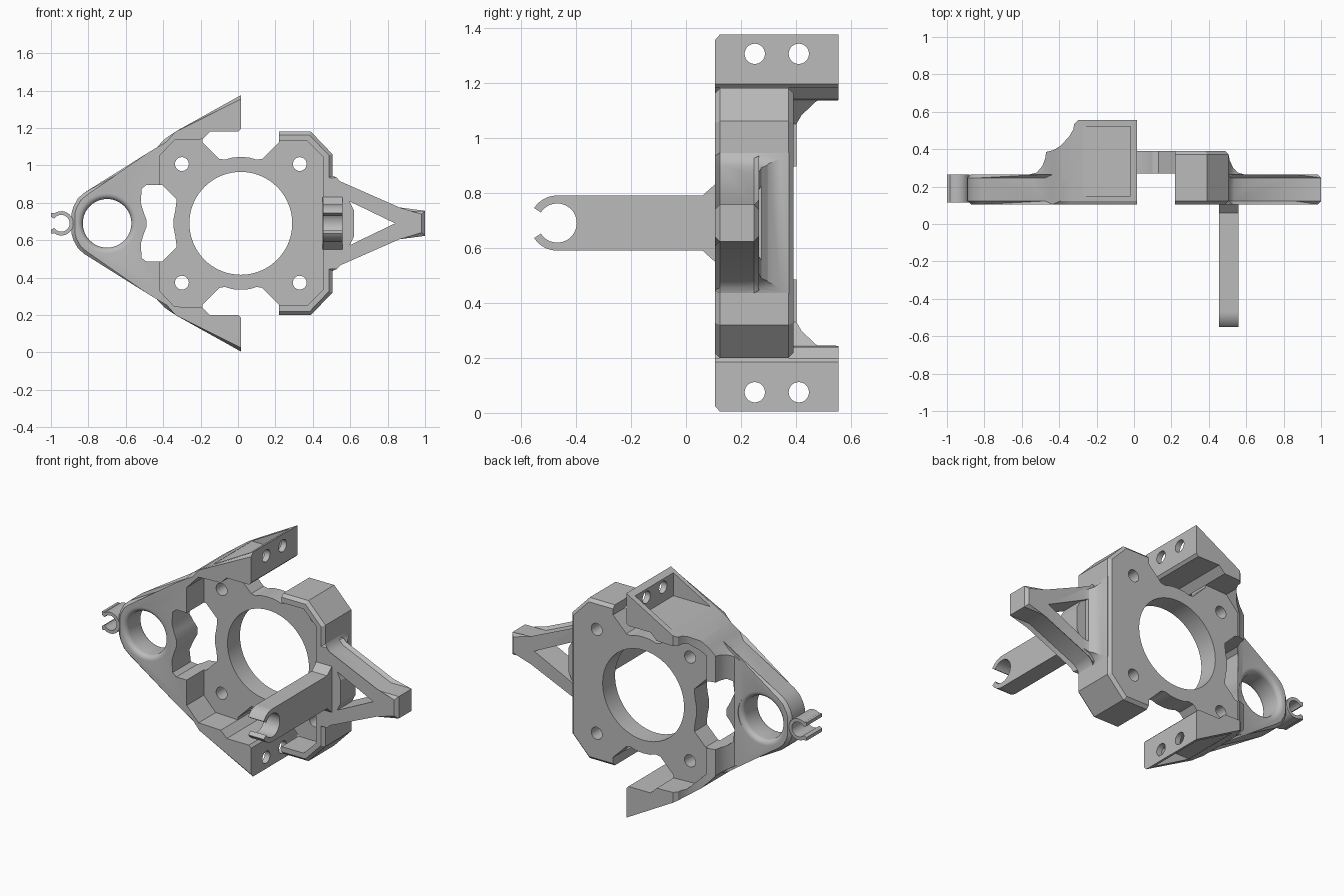
import bpy, bmesh, math
from mathutils import Vector

if "Cube" in bpy.data.objects:
    bpy.data.objects.remove(bpy.data.objects["Cube"])

MID = 0.69          # height of the mirror plane
FRONT = 0.105       # front face of the frame
grey = bpy.data.materials.new("light_grey")
grey.use_nodes = True
grey.diffuse_color = (0.5, 0.5, 0.5, 1)
grey.node_tree.nodes["Principled BSDF"].inputs["Base Color"].default_value = (0.5, 0.5, 0.5, 1)

PLACE = {"x": lambda u, v, t: (t, u, v),
         "y": lambda u, v, t: (u, t, v),
         "z": lambda u, v, t: (u, v, t)}


def mirrored(half):
    """Close a half outline with its reflection in the middle height."""
    return half + [(x, 2 * MID - z) for x, z in reversed(half)]


def make(name, bm):
    bmesh.ops.recalc_face_normals(bm, faces=bm.faces)
    mesh = bpy.data.meshes.new(name)
    bm.to_mesh(mesh)
    bm.free()
    mesh.materials.append(grey)
    obj = bpy.data.objects.new(name, mesh)
    bpy.context.collection.objects.link(obj)
    return obj


def prism(name, pts, axis, lo, hi, bevelled=0, size=0.018):
    """Extrude an outline; chamfer the rims of its first few points."""
    bm = bmesh.new()
    rings = [[bm.verts.new(PLACE[axis](u, v, t)) for u, v in pts] for t in (lo, hi)]
    n = len(pts)
    for ring in rings:
        bm.faces.new(ring)
    for i in range(n):
        j = (i + 1) % n
        bm.faces.new((rings[0][i], rings[0][j], rings[1][j], rings[1][i]))
    if bevelled:
        edges = [bm.edges.get((r[i], r[i + 1])) for r in rings for i in range(bevelled - 1)]
        bmesh.ops.bevel(bm, geom=edges, offset=size, segments=1, affect="EDGES")
    return make(name, bm)


def circle(u, v, r, n=48):
    return [(u + r * math.cos(2 * math.pi * i / n), v + r * math.sin(2 * math.pi * i / n))
            for i in range(n)]


def arc(u, v, r, start, end, n=24):
    angles = [math.radians(start + (end - start) * i / n) for i in range(n + 1)]
    return [(u + r * math.cos(a), v + r * math.sin(a)) for a in angles]


def combine(obj, other, operation="DIFFERENCE"):
    """Apply a boolean and discard the second object."""
    mod = obj.modifiers.new("bool", "BOOLEAN")
    mod.operation, mod.object, mod.solver = operation, other, "EXACT"
    bpy.context.view_layer.update()
    graph = bpy.context.evaluated_depsgraph_get()
    mesh = bpy.data.meshes.new_from_object(obj.evaluated_get(graph))
    obj.modifiers.clear()
    obj.data = mesh
    bpy.data.objects.remove(other)


def cut(obj, pts, axis="y", lo=-1, hi=1):
    combine(obj, prism("cutter", pts, axis, lo, hi))


def filleted(name, outline, bevelled, profile, back=0.265):
    """Chamfered plate merged with a thicker block that follows a plan profile."""
    plate = prism(name, outline, "y", FRONT, back, bevelled)
    block = prism("block", outline, "y", 0.2, 0.6)
    combine(block, prism("limit", profile, "z", -0.5, 2), "INTERSECT")
    combine(plate, block, "UNION")
    return plate


# wavy slot shared by the arm and the motor plate
slot = mirrored([(-0.345, 0.71), (-0.335, 0.76), (-0.33, 0.80), (-0.33, 0.82), (-0.405, 0.895),
                 (-0.49, 0.895), (-0.515, 0.875), (-0.52, 0.80), (-0.505, 0.75), (-0.49, 0.71)])

# motor plate with bore, screw holes and notched rims
right_rim = mirrored([(0.22, 1.18), (0.39, 1.18), (0.505, 1.06)])
left_rim = [(0.22, 1.125), (0.13, 1.035), (0.10, 1.03), (0.06, 1.042), (0.015, 1.045), (-0.03, 1.042),
            (-0.07, 1.03), (-0.10, 1.035), (-0.19, 1.125), (-0.19, 1.14), (-0.34, 1.14), (-0.425, 1.05)]
plate = prism("motor_plate", right_rim + mirrored(left_rim)[::-1], "y", 0.27, 0.39, len(right_rim))
cut(plate, circle(0.015, MID, 0.275, 72))
cut(plate, slot)
for x in (-0.30, 0.33):
    for dz in (-0.317, 0.317):
        cut(plate, circle(x, MID + dz, 0.037, 24))

# wall wrapped around the open side of the motor plate
inner = mirrored([(0.22, 1.13), (0.37, 1.13), (0.455, 1.045)])
bracket = prism("side_wall", right_rim + inner[::-1], "y", FRONT, 0.39, len(right_rim))

# triangular arm with the two mounting tips
outer = mirrored([(0.015, 1.375), (-0.335, 1.18), (-0.393, 1.14), (-0.435, 1.095), (-0.475, 1.05),
                  (-0.82, 0.855), (-0.855, 0.825), (-0.88, 0.78), (-0.89, 0.745)])
recess = mirrored([(0.015, 1.195), (0.0, 1.18), (-0.15, 1.18), (-0.19, 1.14), (-0.34, 1.135), (-0.42, 1.05)])
arm_plan = [(-0.56, 0.1), (-0.56, 0.265), (-0.52, 0.275), (-0.49, 0.31), (-0.475, 0.35), (-0.47, 0.385),
            (-0.43, 0.395), (-0.39, 0.42), (-0.345, 0.47), (-0.325, 0.505), (-0.32, 0.535),
            (-0.30, 0.555), (0.1, 0.555), (0.1, 0.1)]
arm = filleted("triangular_arm", outer + recess[::-1], len(outer), arm_plan)
cut(arm, slot)

# rounded-lip hole in the arm
lip = 0.03
steps = [math.pi / 2 * i / 5 for i in range(6)]
curve = [(0.13 + lip * (1 - math.cos(a)), lip * (1 - math.sin(a))) for a in steps]
front = [(r, FRONT + d) for r, d in reversed(curve)]
back = [(r, 0.265 - d) for r, d in curve]
front.sort(key=lambda p: p[1])
back.sort(key=lambda p: p[1])
section = [(front[0][0], 0.0)] + front + back + [(back[-1][0], 0.4)]
bm = bmesh.new()
rings = [[bm.verts.new((u, y, v)) for u, v in circle(-0.70, MID, r)] for r, y in section]
for a, b in zip(rings, rings[1:]):
    for i in range(len(a)):
        j = (i + 1) % len(a)
        bm.faces.new((a[i], a[j], b[j], b[i]))
bm.faces.new(rings[0])
bm.faces.new(rings[-1])
combine(arm, make("cutter", bm))

# hollow trays and bolt holes in the mounting tips
tray = [(-0.02, 1.215), (-0.27, 1.215), (-0.35, 1.45), (-0.02, 1.45)]
for side in (1, -1):
    cut(arm, [(x, MID + side * (z - MID)) for x, z in tray], "y", 0.15, 0.52)
    for y in (0.25, 0.41):
        cut(arm, circle(y, MID + side * 0.615, 0.037, 24), "x", -0.1, 0.1)

# small clip at the tip of the arm
clip_pts = arc(-0.945, MID, 0.065, -147, 147) + arc(-0.945, MID, 0.045, 147, -147)
clip = prism("small_clip", clip_pts, "y", 0.115, 0.265)
for side in (1, -1):
    lead = [(-1.0, 0.035), (-0.982, 0.025), (-0.97, 0.04), (-0.985, 0.055), (-1.0, 0.055)]
    prism("clip_lip", [(x, MID + side * z) for x, z in lead], "y", 0.115, 0.265)

# tapering strut with a triangular window
strut_rim = mirrored([(0.48, 0.96), (0.505, 0.945), (0.512, 0.925), (0.535, 0.9), (0.86, 0.757), (1.0, 0.757)])
strut_plan = [(0.48, 0.1), (0.48, 0.375), (0.505, 0.375), (0.512, 0.34), (0.53, 0.30), (0.555, 0.275),
              (0.59, 0.265), (0.59, 0.1)]
strut = filleted("strut", strut_rim, len(strut_rim), strut_plan)
cut(strut, [(0.56, 0.825), (0.84, MID), (0.56, 0.555)])

# forward bar: block, flared root and open clip end
block = mirrored([(0.45, 0.83), (0.585, 0.83), (0.62, 0.76)])
prism("bar_block", block, "y", FRONT, 0.25)
root = mirrored([(0.06, 0.79), (0.11, 0.835)])
prism("bar_root", root, "x", 0.455, 0.56)
bar_pts = ([(0.07, 0.59), (0.07, 0.79)] + arc(-0.468, MID, 0.1, 90, 147, 14)
           + arc(-0.468, MID, 0.071, 147, -147, 40) + arc(-0.468, MID, 0.1, 213, 270, 14))
prism("forward_bar", bar_pts, "x", 0.455, 0.56)

# shade curved faces smoothly and keep the corners sharp
for obj in bpy.context.collection.objects:
    if obj.type == "MESH":
        bpy.ops.object.select_all(action="DESELECT")
        obj.select_set(True)
        bpy.context.view_layer.objects.active = obj
        bpy.ops.object.shade_smooth_by_angle(angle=math.radians(25))
